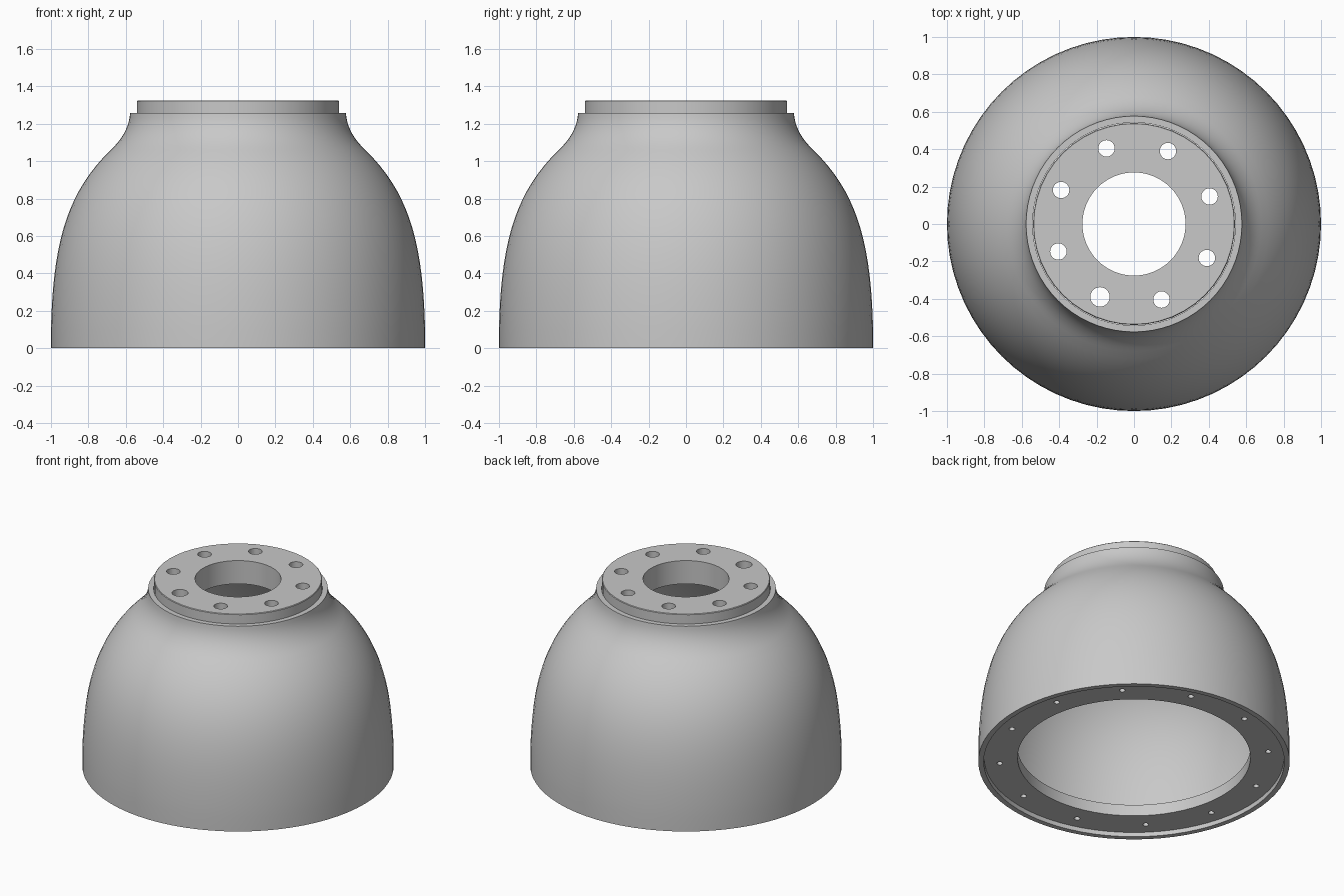
import bpy, bmesh, math
from mathutils import Matrix, Vector
from mathutils.geometry import interpolate_bezier

WALL = 0.035

old = bpy.data.objects.get("Cube")
if old:
    bpy.data.objects.remove(old, do_unlink=True)

# Single bare-metal grey
grey = bpy.data.materials.new("metal_grey")
grey.use_nodes = True
colour = (0.58, 0.58, 0.58, 1)
grey.diffuse_color = colour
grey.node_tree.nodes["Principled BSDF"].inputs["Base Color"].default_value = colour


def make_object(name, bm):
    bmesh.ops.recalc_face_normals(bm, faces=bm.faces)
    mesh = bpy.data.meshes.new(name)
    bm.to_mesh(mesh)
    bm.free()
    mesh.materials.append(grey)
    obj = bpy.data.objects.new(name, mesh)
    bpy.context.collection.objects.link(obj)
    return obj


def curve(a, b, c, d, count):
    """Bezier through (radius, height) points."""
    return [p.xy for p in interpolate_bezier(*[Vector((*p, 0)) for p in (a, b, c, d)], count)]


def offset_inward(path, distance):
    """Shift a rising profile towards the axis, keeping its end heights."""
    shifted = []
    for i, p in enumerate(path):
        along = (path[min(i + 1, len(path) - 1)] - path[max(i - 1, 0)]).normalized()
        shifted.append(p + Vector((-along.y, along.x)) * distance)
    shifted[0].y, shifted[-1].y = path[0].y, path[-1].y
    return shifted


def lathe(name, profile, segments):
    """Revolve a closed (radius, height) profile around z."""
    bm = bmesh.new()
    rings = []
    for i in range(segments):
        a = math.tau * i / segments
        rings.append([bm.verts.new((r * math.cos(a), r * math.sin(a), z)) for r, z in profile])
    n = len(profile)
    for i in range(segments):
        p, q = rings[i], rings[(i + 1) % segments]
        for j in range(n):
            k = (j + 1) % n
            bm.faces.new((p[j], q[j], q[k], p[k]))
    return make_object(name, bm)


def drill_holes(obj, circle, holes, z, depth):
    """Cut vertical holes, given as (angle, radius), on a bolt circle."""
    bm = bmesh.new()
    for angle, radius in holes:
        a = math.radians(angle)
        place = Matrix.Translation((circle * math.cos(a), circle * math.sin(a), z))
        bmesh.ops.create_cone(bm, cap_ends=True, segments=24, radius1=radius,
                              radius2=radius, depth=depth, matrix=place)
    drills = make_object("bolt_hole_cutter", bm)
    drills.hide_render = True
    cut = obj.modifiers.new("bolt_holes", "BOOLEAN")
    cut.operation = "DIFFERENCE"
    cut.solver = "EXACT"
    cut.object = drills
    bpy.context.view_layer.objects.active = obj
    bpy.ops.object.modifier_apply(modifier=cut.name)
    bpy.data.objects.remove(drills, do_unlink=True)


# Thin shell: straight skirt, dome and flared neck, open at both ends
dome = curve((1, 0.1), (0.99, 0.55), (0.92, 0.83), (0.68, 1.06), 18)
neck = curve((0.68, 1.06), (0.62, 1.118), (0.582, 1.18), (0.577, 1.257), 10)
outer = [Vector((1, 0))] + dome + neck[1:]
shell = lathe("shell", outer + offset_inward(outer, WALL)[::-1], 72)

# Thick disc set into the neck, with a central bore and eight holes (one larger)
top_plate = lathe("top_plate", [(0.54, 1.16), (0.54, 1.321), (0.536, 1.325),
                                (0.276, 1.325), (0.276, 1.16)], 48)
drill_holes(top_plate, 0.43, [(20 + 45 * i, 0.052 if i == 5 else 0.044) for i in range(8)],
            1.25, 0.3)

# Ring set just inside the skirt, with twelve small holes
base_ring = lathe("base_ring", [(0.963, 0.03), (0.963, 0.11), (0.748, 0.11), (0.748, 0.03)], 72)
drill_holes(base_ring, 0.865, [(15 + 30 * i, 0.019) for i in range(12)], 0.07, 0.2)

bpy.ops.object.select_all(action="DESELECT")
for part in (shell, top_plate, base_ring):
    part.select_set(True)
bpy.context.view_layer.objects.active = shell
bpy.ops.object.shade_smooth_by_angle(angle=math.radians(30))
